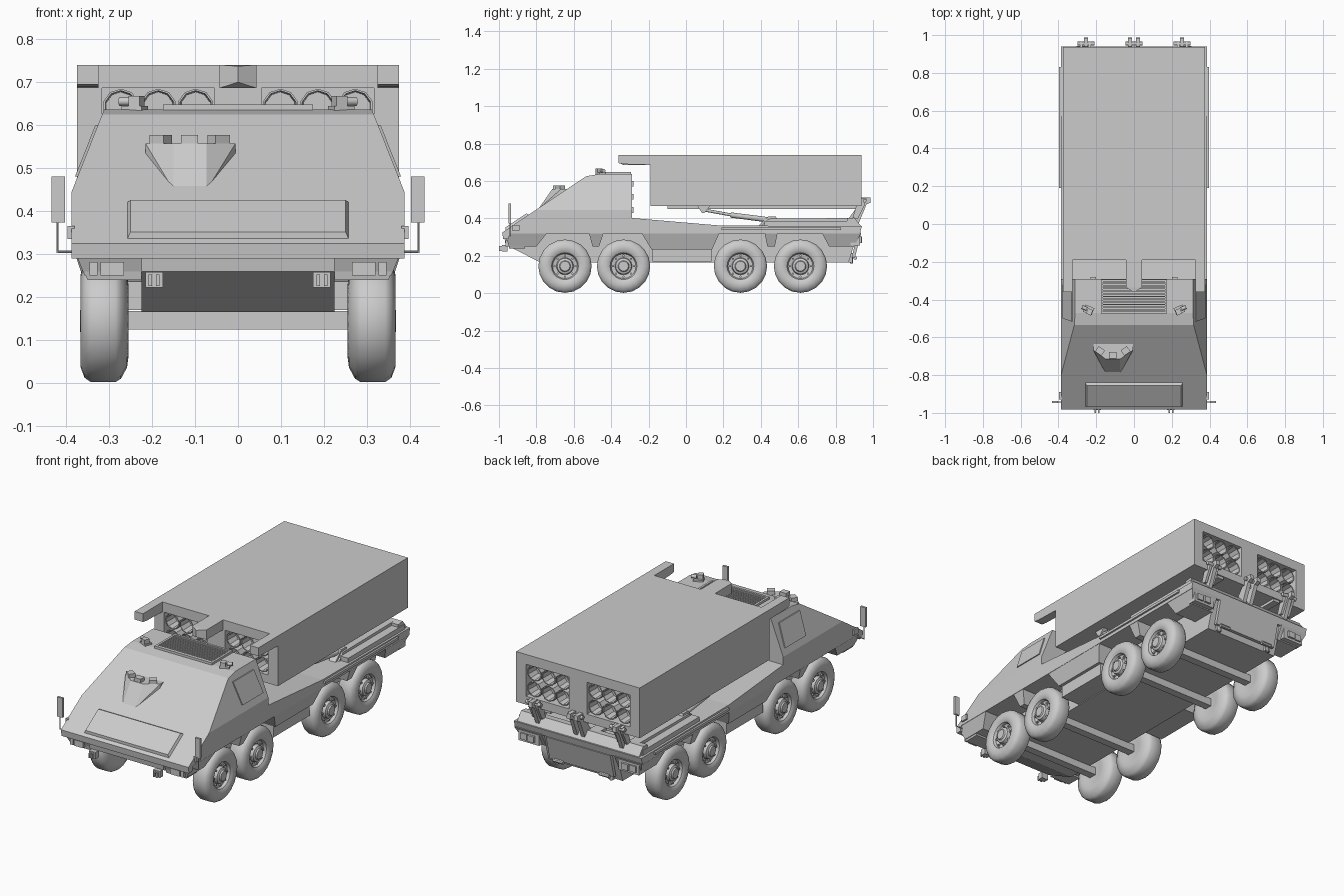
import bpy, bmesh, math
from mathutils import Vector, Matrix

if "Cube" in bpy.data.objects:
    bpy.data.objects.remove(bpy.data.objects["Cube"])


def finish(name, bm, smooth=None):
    bmesh.ops.recalc_face_normals(bm, faces=bm.faces)
    me = bpy.data.meshes.new(name)
    bm.to_mesh(me)
    bm.free()
    ob = bpy.data.objects.new(name, me)
    bpy.context.collection.objects.link(ob)
    if smooth:
        bpy.ops.object.select_all(action='DESELECT')
        ob.select_set(True)
        bpy.context.view_layer.objects.active = ob
        bpy.ops.object.shade_smooth_by_angle(angle=math.radians(smooth))
    return ob


def box(name, x0, x1, y0, y1, z0, z1, turn=0):
    bm = bmesh.new()
    size = Matrix.Diagonal((abs(x1 - x0), abs(y1 - y0), abs(z1 - z0), 1))
    loc = Matrix.Translation(((x0 + x1) / 2, (y0 + y1) / 2, (z0 + z1) / 2))
    bmesh.ops.create_cube(bm, size=1, matrix=loc @ Matrix.Rotation(turn, 4, 'Z') @ size)
    return finish(name, bm)


def prism_bm(profile, x0, x1):
    bm = bmesh.new()
    f = bm.faces.new([bm.verts.new((x0, y, z)) for y, z in profile])
    r = bmesh.ops.extrude_face_region(bm, geom=[f])
    bmesh.ops.translate(bm, vec=(x1 - x0, 0, 0),
                        verts=[v for v in r['geom'] if isinstance(v, bmesh.types.BMVert)])
    return bm


def prism(name, profile, x0, x1):
    return finish(name, prism_bm(profile, x0, x1))


def hull(name, pts):
    bm = bmesh.new()
    for p in pts:
        bm.verts.new(p)
    bmesh.ops.convex_hull(bm, input=bm.verts)
    bmesh.ops.dissolve_limit(bm, angle_limit=0.02, verts=bm.verts, edges=bm.edges)
    return finish(name, bm)


def rod(name, p, q, r, n=12):
    p, q = Vector(p), Vector(q)
    bm = bmesh.new()
    m = Matrix.Translation((p + q) / 2) @ (q - p).to_track_quat('Z', 'Y').to_matrix().to_4x4()
    bmesh.ops.create_cone(bm, cap_ends=True, segments=n, radius1=r, radius2=r,
                          depth=(q - p).length, matrix=m)
    return finish(name, bm, 40)


def lathe(name, profile, n, axis, loc, sx=1):
    # profile holds (distance along axis, radius)
    bm = bmesh.new()
    vs = [bm.verts.new((a * sx, 0, r) if axis == 'X' else (0, a, r)) for a, r in profile]
    es = [bm.edges.new(e) for e in zip(vs, vs[1:])]
    bmesh.ops.spin(bm, geom=vs + es, cent=(0, 0, 0), axis=(1, 0, 0) if axis == 'X' else (0, 1, 0),
                   angle=math.tau, steps=n, use_duplicate=False)
    bmesh.ops.remove_doubles(bm, verts=bm.verts, dist=1e-4)
    bmesh.ops.translate(bm, verts=bm.verts, vec=loc)
    return finish(name, bm, 35)


# armoured hull with cab: side profile, upper sides sliced inwards
bm = prism_bm([(-.978, .29), (-.982, .325), (-.535, .625), (-.47, .636), (-.29, .636), (-.29, .402),
               (.18, .362), (.94, .358), (.93, .32), (-.94, .32), (-.95, .29)], -.387, .387)
for s in (1, -1):
    bmesh.ops.bisect_plane(bm, geom=bm.verts[:] + bm.edges[:] + bm.faces[:], clear_outer=True,
                           plane_co=(s * .387, 0, .445), plane_no=(s * .185, 0, .073))
    bmesh.ops.holes_fill(bm, edges=[e for e in bm.edges if e.is_boundary])
finish("hull_and_cab", bm)
prism("belly", [(-.975, .325), (-.965, .26), (-.78, .165), (.87, .165), (.92, .33)], -.225, .225)

# hood access panel
hood = lambda y: .325 + .671 * (y + .982)
n = Vector((0, -.557, .83))
pts = [Vector((x, y, hood(y))) for x in (-.257, .257) for y in (-.965, -.84)]
pts += [Vector((x, y, hood(y))) + n * .013 for x in (-.25, .25) for y in (-.958, -.847)]
hull("hood_panel", pts)

# driver vision hump and its periscopes
hull("driver_hump", [(-.215, -.635, .557), (-.006, -.635, .557), (-.215, -.668, .557), (-.006, -.668, .557),
                     (-.215, -.67, .53), (-.006, -.67, .53), (-.15, -.715, .557), (-.073, -.715, .557),
                     (-.15, -.79, .449), (-.073, -.79, .449)])
for x, y, t in ((-.18, -.672, -.6), (-.113, -.695, 0), (-.045, -.672, .6)):
    box("driver_periscope", x - .02, x + .02, y - .017, y + .017, .55, .577, t)

# roof grille
for a in ((-.175, .175, -.475, -.463), (-.175, .175, -.307, -.295),
          (-.175, -.163, -.475, -.295), (.163, .175, -.475, -.295)):
    box("grille_frame", *a, .63, .648)
for i in range(11):
    box("grille_slat", -.165, .165, -.458 + i * .0142, -.451 + i * .0142, .63, .645)

side_x = lambda z: .387 - (z - .445) * .073 / .185
for s in (1, -1):
    # roof periscopes
    box("roof_periscope_base", s * .215, s * .265, -.475, -.435, .63, .645, s * .4)
    box("roof_periscope", s * .222, s * .25, -.48, -.45, .645, .668, s * .4)
    rod("roof_periscope_pivot", (s * .25, -.45, .655), (s * .275, -.44, .655), .01)
    # cab side window
    hull("side_window", [(s * (side_x(z) + d), y, z) for d in (-.01, .006)
                         for y, z in ((-.5, .48), (-.32, .48), (-.335, .6), (-.515, .6))])
    for z in (.43, .5, .57):
        box("rear_cab_hinge", s * .2, s * .23, -.292, -.28, z, z + .03)
    # side marker, mirror and its arm
    box("side_marker", s * .38, s * .396, -.93, -.89, .335, .365)
    box("mirror", s * .402, s * .434, -.948, -.936, .373, .48)
    rod("mirror_arm", (s * .42, -.942, .42), (s * .42, -.942, .303), .003, 6)
    rod("mirror_arm", (s * .421, -.942, .305), (s * .35, -.942, .305), .003, 6)
    # headlights and front tow hooks
    hull("headlight_housing", [(s * x, y, z) for x, y, z in (
        (.225, -.955, .29), (.368, -.955, .29), (.225, -.945, .24), (.35, -.945, .24),
        (.225, -.86, .29), (.368, -.86, .29), (.225, -.86, .24), (.35, -.86, .24))])
    box("headlight", s * .265, s * .32, -.966, -.94, .25, .282)
    box("indicator", s * .327, s * .345, -.964, -.94, .25, .282)
    box("tow_bracket", s * .175, s * .215, -.985, -.955, .222, .258)
    for x in (.183, .2):
        box("tow_hook", s * x, s * (x + .008), -1, -.98, .226, .252)
    # skirts between the wheels: top y range, bottom y range, bottom z
    for a, b, c, d, z in ((-.975, -.74, -.945, -.8, .25), (-.52, -.44, -.5, -.465, .25),
                          (-.24, .18, -.185, .14, .235), (.42, .49, .435, .475, .25),
                          (.725, .937, .765, .9, .25)):
        hull("side_skirt", [(s * x, y, .325) for x in (.22, .387) for y in (a, b)] +
             [(s * x, y, z) for x in (.22, .357) for y in (c, d)])
    box("side_locker", s * .22, s * .34, -.18, .135, .17, .24)
    box("side_rail", s * .38, s * .397, .19, .83, .338, .352)
    # tail lights, rear tow hooks
    box("tail_housing", s * .24, s * .365, .88, .93, .255, .315)
    box("tail_light", s * .265, s * .305, .925, .942, .268, .302)
    box("tail_indicator", s * .312, s * .35, .925, .938, .268, .302)
    box("rear_hook_bracket", s * .15, s * .18, .86, .89, .165, .215)
    rod("rear_hook", (s * .165, .885, .16), (s * .165, .885, .205), .008, 8)
    # lifting ram with its feet
    rod("ram_cylinder", (s * .3, .46, .39), (s * .3, .24, .418), .014)
    rod("ram_piston", (s * .3, .25, .417), (s * .3, .08, .448), .008)
    prism("ram_upper_foot", [(.06, .468), (.13, .468), (.1, .43), (.085, .43)], s * .285, s * .315)
    prism("ram_lower_foot", [(.38, .355), (.51, .355), (.48, .41), (.44, .41)], s * .28, s * .32)

    # wheels with hubs and bolts
    for y in (-.647, -.334, .291, .612):
        lathe("wheel", [(.262, 0), (.262, .06), (.255, .085), (.258, .108), (.272, .134), (.285, .1425),
                        (.342, .1425), (.357, .132), (.366, .108), (.364, .085), (.356, .072), (.342, .066),
                        (.338, .046), (.355, .042), (.36, .03), (.367, .026), (.367, 0)],
              20, 'X', (0, y, .1445), s)
        for k in range(8):
            t = k * math.tau / 8
            p = (y + .056 * math.cos(t), .1445 + .056 * math.sin(t))
            rod("wheel_bolt", (s * .335, *p), (s * .35, *p), .006, 6)

# axles
for y in (-.647, -.334, .291, .612):
    box("axle", -.265, .265, y - .022, y + .022, .125, .168)

# rear door with frame hinges
prism("rear_door", [(.885, .19), (.918, .32), (.936, .32), (.903, .19)], -.195, .195)
for x in (-.14, .14):
    rod("door_hinge", (x - .03, .905, .188), (x + .03, .905, .188), .01, 8)

# launcher cradle on deck, with rear pivot arms
for x in (-.3, -.06, .06, .3):
    prism("cradle_rail", [(.4, .355), (.44, .398), (.89, .402), (.9, .355)], x - .03, x + .03)
box("cradle_plate", -.375, .375, .42, .91, .357, .385)
prism("cradle_tail", [(.86, .36), (.86, .40), (.9, .404), (.935, .36)], -.37, .37)
for x in (-.255, -.022, .022, .255):
    prism("pivot_arm", [(.87, .365), (.87, .4), (.935, .49), (.94, .512), (.985, .512), (.988, .485),
                        (.965, .475), (.92, .365)], x - .011, x + .011)
for x in (-.28, -.235, .235, .28):
    prism("pivot_lug", [(.91, .465), (.93, .51), (.965, .505), (.955, .47), (.92, .4), (.89, .4)],
          x - .007, x + .007)
for x in (-.255, 0, .255):
    rod("pivot_pin", (x - .045, .955, .495), (x + .045, .955, .495), .01)

# launcher box, recessed at both ends
launcher = box("launcher_box", -.375, .375, -.19, .937, .465, .74)
for s in (1, -1):
    for y0, y1 in ((-.25, -.11), (.86, 1)):
        cut = box("launcher_cutter", s * .055, s * .316, y0, y1, .511, .686)
        cut.hide_render = True
        mod = launcher.modifiers.new("recess", 'BOOLEAN')
        mod.operation, mod.solver, mod.object = 'DIFFERENCE', 'EXACT', cut
        bpy.context.view_layer.update()
        me = bpy.data.meshes.new_from_object(launcher.evaluated_get(bpy.context.evaluated_depsgraph_get()))
        launcher.modifiers.clear()
        launcher.data = me
        bpy.data.objects.remove(cut)
    # launch tubes, open at both ends
    for i in range(3):
        for z in (.555, .642):
            lathe("launch_tube", [(-.09, 0), (-.09, .034), (-.18, .038), (-.18, .0425), (.925, .0425),
                                  (.925, .038), (.85, .034), (.85, 0)],
                  10, 'Y', (s * (.0985 + i * .087), 0, z))
    # forward beams at the top corners and under-box rails
    prism("corner_beam", [(-.36, .74), (-.36, .695), (-.33, .69), (-.19, .686), (-.19, .74)], s * .325, s * .375)
    box("under_rail", s * .17, s * .21, -.1, .93, .45, .466)
hull("centre_beam", [(x, y, z) for x in (-.043, .043) for y, z in
                     ((-.19, .74), (-.19, .686), (-.335, .686), (-.335, .74))] +
     [(0, -.362, .737), (0, -.362, .7)])
